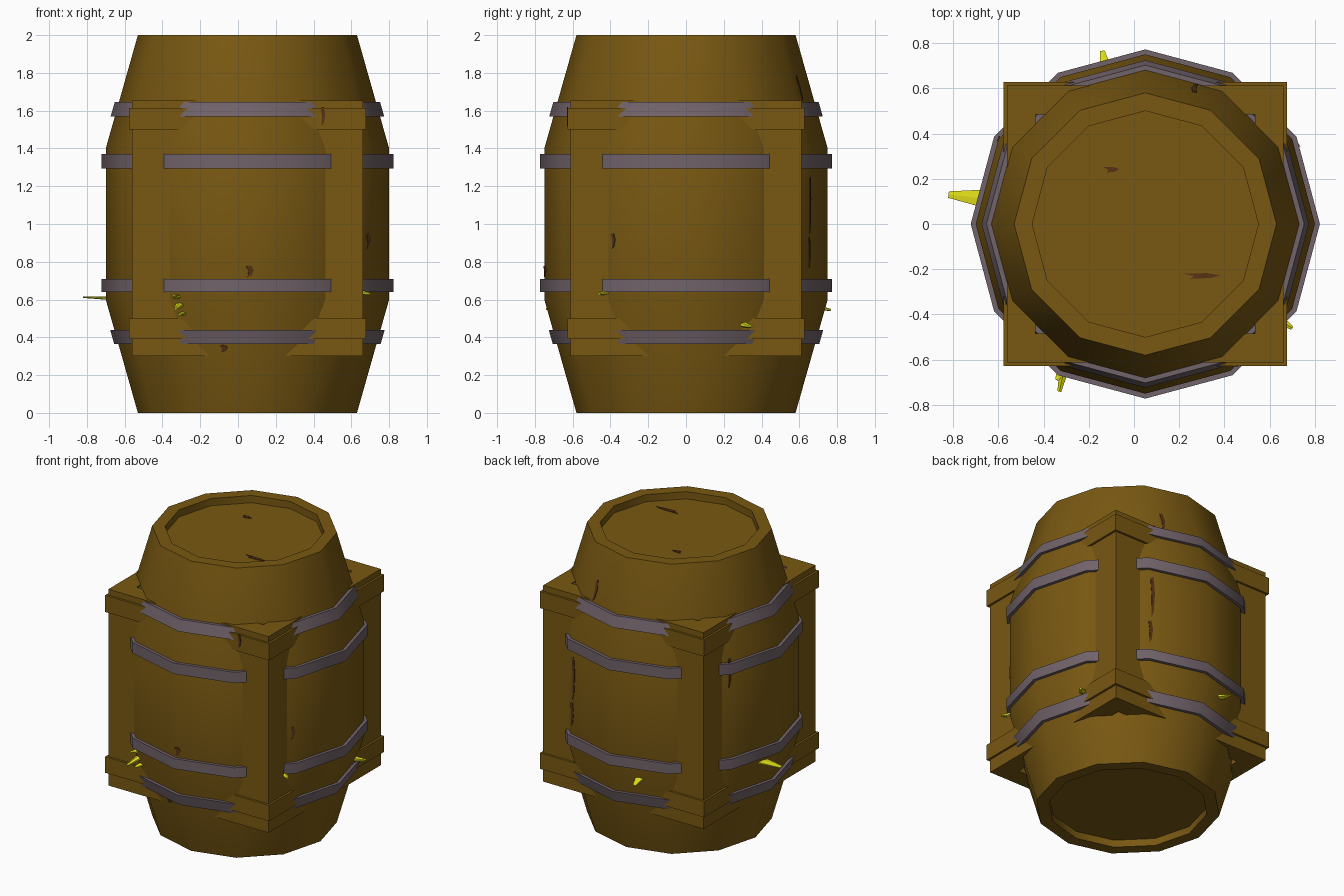
import bpy, bmesh, math
from mathutils import Vector, Matrix

if "Cube" in bpy.data.objects:
    bpy.data.objects.remove(bpy.data.objects["Cube"])

CX = 0.05          # barrel and crate axis
SIDES = 12


def material(name, rgb):
    m = bpy.data.materials.new(name)
    m.diffuse_color = (*rgb, 1)
    m.use_nodes = True
    m.node_tree.nodes["Principled BSDF"].inputs["Base Color"].default_value = m.diffuse_color
    return m


WOOD = material("brown wood", (0.19, 0.098, 0.006))
IRON = material("grey iron", (0.165, 0.125, 0.143))
SLIME = material("yellow slime", (0.78, 0.76, 0.01))
CRACK = material("dark red brown", (0.095, 0.032, 0.008))


def finish(name, bm, mat, smooth=False):
    bmesh.ops.recalc_face_normals(bm, faces=bm.faces)
    me = bpy.data.meshes.new(name)
    bm.to_mesh(me)
    bm.free()
    me.materials.append(mat)
    ob = bpy.data.objects.new(name, me)
    bpy.context.collection.objects.link(ob)
    if smooth:
        bpy.context.view_layer.objects.active = ob
        ob.select_set(True)
        bpy.ops.object.shade_smooth_by_angle(angle=math.radians(35))
        ob.select_set(False)
    return ob


def lathe(name, profile, mat, closed=False, sides=SIDES, phase=0.0):
    """Turn (radius, z) points round the axis; open profiles get end caps."""
    bm = bmesh.new()
    rings = [[bm.verts.new((CX + r * math.cos(phase + math.tau * i / sides),
                            r * math.sin(phase + math.tau * i / sides), z))
              for i in range(sides)] for r, z in profile]
    pairs = list(zip(rings, rings[1:]))
    if closed:
        pairs.append((rings[-1], rings[0]))
    for a, b in pairs:
        for i in range(sides):
            j = (i + 1) % sides
            bm.faces.new((a[i], a[j], b[j], b[i]))
    if not closed:
        bm.faces.new(rings[0])
        bm.faces.new(rings[-1])
    return finish(name, bm, mat, sides == SIDES)


def square_ring(name, half, inner, z0, z1):
    """Square tube, sized by half widths."""
    k = math.sqrt(2)
    lathe(name, [(half * k, z0), (half * k, z1), (inner * k, z1), (inner * k, z0)],
          WOOD, True, 4, math.pi / 4)


def barrel_r(z):
    d = min(z, 2 - z)
    return 0.58 + 0.17 * min(d / 0.6, 1)


# Barrel with recessed heads at both ends
lathe("barrel", [(0.50, 0.05), (0.50, 0), (0.58, 0), (0.75, 0.6), (0.75, 1.4),
                 (0.58, 2), (0.50, 2), (0.50, 1.95)], WOOD)

# Iron hoops following the barrel slope
for n, (z0, z1) in enumerate([(0.365, 0.44), (0.64, 0.71), (1.295, 1.37), (1.57, 1.645)]):
    r0, r1 = barrel_r(z0), barrel_r(z1)
    lathe(f"hoop_{n + 1}", [(r0 - 0.01, z0), (r0 + 0.022, z0),
                            (r1 + 0.022, z1), (r1 - 0.01, z1)], IRON, True)

# Square crate round the barrel, with two raised rails
square_ring("crate_walls", 0.612, 0.485, 0.30, 1.655)
square_ring("crate_lower_rail", 0.627, 0.60, 0.39, 0.50)
square_ring("crate_upper_rail", 0.627, 0.60, 1.50, 1.615)


def surface(angle, z):
    """Point and outward direction on the faceted barrel side."""
    step = math.tau / SIDES
    mid = (math.floor(angle / step) + 0.5) * step
    r = barrel_r(z) * math.cos(step / 2) / math.cos(angle - mid)
    slope = 0 if 0.6 < z < 1.4 else (-0.283 if z < 1 else 0.283)
    p = Vector((CX + r * math.cos(angle), r * math.sin(angle), z))
    return p, Vector((math.cos(mid), math.sin(mid), slope)).normalized()


def plate(name, p, n, w, h, up=Vector((0, 0, 1))):
    """Thin jagged crack lying on a surface."""
    side = up.cross(n).normalized()
    up = n.cross(side)
    bm = bmesh.new()
    outline = [(-0.3, -0.5), (0.2, -0.35), (0.5, 0.1), (0.15, 0.5), (-0.5, 0.45), (-0.2, 0)]
    low = [bm.verts.new(p + side * a * w + up * b * h - n * 0.003) for a, b in outline]
    face = bm.faces.new(low)
    top = bmesh.ops.extrude_face_region(bm, geom=[face])["geom"]
    bmesh.ops.translate(bm, vec=n * 0.006,
                        verts=[v for v in top if isinstance(v, bmesh.types.BMVert)])
    finish(name, bm, CRACK)


# Cracks on the barrel side: angle in degrees, height, width, length
for n, (a, z, w, h) in enumerate([(-89, 0.75, 0.04, 0.06), (-31, 0.91, 0.03, 0.08),
                                  (62, 1.1, 0.03, 0.3), (61, 0.85, 0.03, 0.16),
                                  (70, 1.72, 0.03, 0.14), (150, 1.3, 0.03, 0.2),
                                  (-101, 0.34, 0.05, 0.04)]):
    p, nrm = surface(math.radians(a), z)
    plate(f"side_crack_{n + 1}", p, nrm, w, h)

# Cracks on the lid and on the crate
UP, Y = Vector((0, 0, 1)), Vector((0, 1, 0))
plate("lid_crack_1", Vector((-0.10, 0.24, 1.951)), UP, 0.07, 0.025, Y)
plate("lid_crack_2", Vector((0.30, -0.23, 1.951)), UP, 0.17, 0.025, Y)
plate("crate_crack", Vector((0.45, -0.628, 1.57)), Vector((0, -1, 0)), 0.025, 0.10)


def spike(name, base, tip, width, flat):
    """Flattened drip of slime: a tapered six-sided cone."""
    base, tip = Vector(base), Vector(tip)
    d = tip - base
    bm = bmesh.new()
    bmesh.ops.create_cone(bm, cap_ends=True, segments=6, radius1=width / 2,
                          radius2=width / 6, depth=d.length)
    side = UP.cross(d).normalized()
    rot = Matrix((side, d.normalized().cross(side), d.normalized())).transposed()
    bmesh.ops.scale(bm, vec=(1, flat, 1), verts=bm.verts)
    bmesh.ops.rotate(bm, cent=(0, 0, 0), matrix=rot, verts=bm.verts)
    bmesh.ops.translate(bm, vec=(base + tip) / 2, verts=bm.verts)
    finish(name, bm, SLIME)


# Slime drips: base, tip, width, flatness
for n, s in enumerate([
        ((-0.64, 0.11, 0.605), (-0.82, 0.13, 0.612), 0.10, 0.2),
        ((-0.12, 0.66, 0.565), (-0.14, 0.765, 0.545), 0.07, 0.5),
        ((0.62, -0.41, 0.64), (0.70, -0.46, 0.63), 0.06, 0.6),
        ((0.66, 0.30, 0.47), (0.73, 0.35, 0.455), 0.06, 0.6),
        ((-0.31, -0.62, 0.61), (-0.34, -0.69, 0.62), 0.06, 0.5),
        ((-0.30, -0.60, 0.58), (-0.33, -0.74, 0.55), 0.06, 0.6),
        ((-0.28, -0.60, 0.53), (-0.31, -0.68, 0.52), 0.06, 0.5)]):
    spike(f"slime_drip_{n + 1}", *s)
